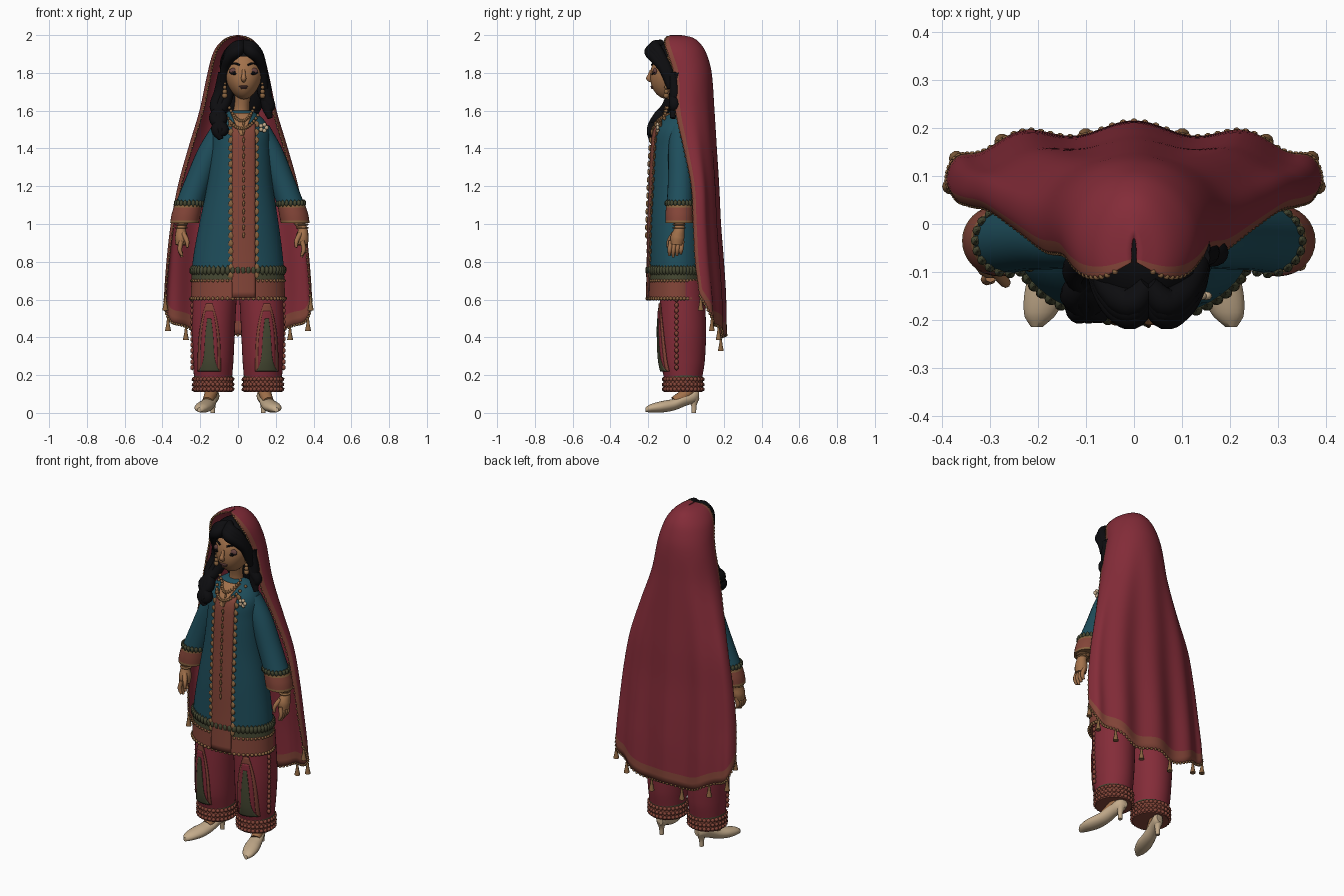
import bpy, bmesh
from math import sin, cos, pi, radians, sqrt
from mathutils import Vector, Matrix

cube = bpy.data.objects.get("Cube")
if cube:
    bpy.data.objects.remove(cube, do_unlink=True)


def material(name, *rgb):
    m = bpy.data.materials.new(name)
    m.use_nodes = True
    m.diffuse_color = (*rgb, 1)
    m.node_tree.nodes["Principled BSDF"].inputs["Base Color"].default_value = (*rgb, 1)
    return m


maroon = material("maroon cloth", .23, .025, .04)
teal = material("teal cloth", .013, .075, .105)
rust = material("rust embroidery", .23, .06, .04)
gold = material("dull gold", .25, .125, .05)
skin_tone = material("skin", .36, .165, .07)
cream = material("cream leather", .55, .41, .26)
black = material("black hair", .004, .004, .005)
olive = material("olive embroidery", .06, .065, .032)
mauve = material("mauve", .13, .055, .05)


def at(table, k):
    """Smooth interpolation of table rows (key, values...)."""
    k = min(max(k, table[0][0]), table[-1][0])
    i = max(j for j in range(len(table) - 1) if table[j][0] <= k)

    def slope(j):
        p, q = table[max(j - 1, 0)], table[min(j + 1, len(table) - 1)]
        return [(b - a) / (q[0] - p[0]) for a, b in zip(p[1:], q[1:])]
    p, q = table[i], table[i + 1]
    h = q[0] - p[0]
    t = (k - p[0]) / h
    u = t * t * (3 - 2 * t)
    return [a + (b - a) * u + h * t * (1 - t) * ((1 - t) * m - t * n)
            for a, b, m, n in zip(p[1:], q[1:], slope(i), slope(i + 1))]


def finish(name, bm, mats, rule=None, recalc=True):
    mats = mats if isinstance(mats, list) else [mats]
    if recalc:
        bmesh.ops.recalc_face_normals(bm, faces=bm.faces)
    for f in bm.faces:
        f.smooth = True
        if rule:
            f.material_index = rule(f.calc_center_median())
    me = bpy.data.meshes.new(name)
    bm.to_mesh(me)
    bm.free()
    me.set_sharp_from_angle(angle=radians(50))
    for m in mats:
        me.materials.append(m)
    ob = bpy.data.objects.new(name, me)
    bpy.context.collection.objects.link(ob)
    return ob


def surface(name, rows, mats, rule=None, closed=True, thick=0):
    bm = bmesh.new()
    grid = [[bm.verts.new(p) for p in r] for r in rows]
    n = len(rows[0])
    for a, b in zip(grid, grid[1:]):
        for j in range(n if closed else n - 1):
            k = (j + 1) % n
            bm.faces.new((a[j], a[k], b[k], b[j]))
    if closed:
        bm.faces.new(grid[0])
        bm.faces.new(grid[-1])
    ob = finish(name, bm, mats, rule)
    if thick:
        mod = ob.modifiers.new("thickness", "SOLIDIFY")
        mod.thickness, mod.offset = thick, 0
    return ob


def loft(name, table, mats, rule=None, steps=40, segs=56):
    """Stacked ellipses from rows (z, x, rx, y, ry)."""
    rows = []
    for i in range(steps + 1):
        z = table[0][0] + (table[-1][0] - table[0][0]) * i / steps
        x, rx, y, ry = at(table, z)
        rows.append([(x + rx * cos(2 * pi * j / segs), y + ry * sin(2 * pi * j / segs), z)
                     for j in range(segs)])
    return surface(name, rows, mats, rule)


def front(table, x, z):
    cx, rx, cy, ry = at(table, z)
    return cy - ry * sqrt(max(0, 1 - ((x - cx) / rx) ** 2))


def patch(name, table, z0, z1, middle, half, mat, lift=.005):
    """Thin plate lying on the front of a loft; half(t) is its half width."""
    rows = []
    for i in range(31):
        z = z0 + (z1 - z0) * i / 30
        xs = [middle + half(i / 30) * (j / 5 - 1) for j in range(11)]
        rows.append([(x, front(table, x, z) - lift, z) for x in xs])
    return surface(name, rows, mat, closed=False, thick=.006)


def tube(name, pts, mat, segs=14, squash=1):
    """Round sweep through points (x, y, z, radius)."""
    table = [(i, *p) for i, p in enumerate(pts)]
    last, rows = len(pts) - 1, []
    steps = last * 6
    for i in range(steps + 1):
        k = last * i / steps
        x, y, z, r = at(table, k)
        tan = Vector(at(table, k + .02)[:3]) - Vector(at(table, k - .02)[:3])
        u = tan.cross((0, 1, 0)).normalized()
        v = tan.cross(u).normalized() * squash
        rows.append([Vector((x, y, z)) + r * (u * cos(2 * pi * j / segs) + v * sin(2 * pi * j / segs))
                     for j in range(segs)])
    return surface(name, rows, mat)


def balls(name, items, mat, detail=1):
    """Ellipsoids (centre, radii) joined in one object."""
    bm = bmesh.new()
    for c, r in items:
        r = r if isinstance(r, tuple) else (r, r, r)
        bmesh.ops.create_icosphere(bm, subdivisions=detail, radius=1,
                                   matrix=Matrix.Translation(c) @ Matrix.Diagonal((*r, 1)))
    return finish(name, bm, mat)


# Tunic with hem band and front panel
TUNIC = [(.6, 0, .25, -.045, .16), (.8, 0, .24, -.045, .155), (1, .005, .21, -.05, .148),
         (1.2, .01, .175, -.055, .135), (1.4, .015, .155, -.055, .125), (1.5, .015, .15, -.05, .115),
         (1.56, .015, .115, -.04, .085), (1.6, .015, .06, -.03, .05)]
loft("tunic", TUNIC, [teal, rust, olive],
     lambda c: 1 if c.z < .7 else 2 if c.z < .745 else 0, steps=56, segs=72)
patch("front_panel", TUNIC, .61, 1.53, .03, lambda t: .062, rust)
patch("neck_opening", TUNIC, 1.47, 1.585, .02, lambda t: .008 + .05 * t, skin_tone, .009)
edging, pale = [], []
for i in range(20):
    z = .73 + i * .042
    for x in (-.037, .097):
        edging.append(((x, front(TUNIC, x, z) - .004, z), (.017, .009, .02)))
    if i > 4:
        pale.append(((.03, front(TUNIC, .03, z) - .012, z), (.007, .008, .019)))
balls("panel_edging", edging, gold)
balls("panel_buttons", pale, gold)
hem = []
for z, r in ((.605, .011), (.7, .009), (.755, .016)):
    cx, rx, cy, ry = at(TUNIC, z)
    for i in range(56):
        a = 2 * pi * i / 56
        hem.append(((cx + rx * cos(a), cy + ry * sin(a), z), (r, r, r * (1.7 if z > .72 else 1))))
balls("tunic_hem_trim", hem[:112], gold)
balls("tunic_hem_leaves", hem[112:], olive)

for s, side in ((-1, "right"), (1, "left")):
    # Sleeve, cuff and hand
    tube(side + "_sleeve", [(.015 + s * .1, -.035, 1.5, .055), (.012 + s * .165, -.03, 1.37, .064),
                            (.01 + s * .225, -.03, 1.22, .066), (.01 + s * .285, -.035, 1.06, .07)], teal, 24)
    cx = .01 + s * .285
    cuff = [(1.005, cx + s * .008, .076, -.035, .074), (1.05, cx, .077, -.035, .074), (1.1, cx - s * .012, .073, -.035, .07)]
    loft(side + "_cuff", cuff, [rust, gold], lambda c: int(c.z < 1.018 or c.z > 1.087), 14, 32)
    balls(side + "_cuff_leaves", [((cx - s * .016 + .071 * cos(i * pi / 10), -.035 + .068 * sin(i * pi / 10), 1.11),
                                   (.012, .012, .02)) for i in range(20)], olive)
    hx = .02 + s * .32
    hy = -.06 + s * .015
    tube(side + "_wrist", [(cx, -.035, 1.05, .03), (hx, hy + .01, .98, .025), (hx, hy, .93, .034),
                           (hx, hy - .005, .89, .03)], skin_tone, squash=1.1)
    for i in range(4):
        fy = hy - .035 + i * .02
        tube(side + "_finger_%d" % (i + 1), [(hx, fy, .91, .012), (hx + s * .008, fy - .006, .865, .012),
                                             (hx - s * .004, fy - .008, .825 + abs(i - 1) * .008, .007)], skin_tone, 8)
    tube(side + "_thumb", [(hx - s * .01, hy - .02, .95, .014), (hx - s * .03, hy - .045, .91, .012),
                           (hx - s * .032, hy - .05, .875, .007)], skin_tone, 8)
    for i in range(2):
        z = .975 + i * .018
        loft(side + "_bangle_%d" % (i + 1), [(z, hx, .03, hy + .008, .031), (z + .005, hx, .034, hy + .008, .035),
                                             (z + .01, hx, .03, hy + .008, .031)], gold, steps=4, segs=24)

    # Trouser leg with embroidery and beaded cuff
    x = s * .132
    LEG = [(.18, x, .1, -.015, .1), (.28, x, .108, -.018, .118), (.45, x, .116, -.018, .124),
           (.7, s * .12, .118, -.02, .115)]
    loft(side + "_trouser_leg", LEG, maroon, segs=40)
    patch(side + "_leg_border", LEG, .22, .58, x + s * .02, lambda t: .06 * (1 - .75 * t ** 3), rust, .004)
    patch(side + "_leg_inset", LEG, .22, .54, x + s * .02, lambda t: .046 * (1 - .6 * t ** 3), maroon, .007)
    patch(side + "_leg_motif", LEG, .22, .5, x + s * .02, lambda t: .01 + .045 * (1 - t) ** 5 + .012 * sin(pi * t), olive, .01)
    balls(side + "_leg_side_trim", [((x + s * .11, -.05, .24 + i * .03), (.012, .012, .016)) for i in range(13)], rust)
    loft(side + "_trouser_cuff", [(.11, x, .1, -.015, .1), (.15, x, .105, -.015, .104), (.19, x, .102, -.015, .102),
                                  (.215, x, .1, -.015, .1)], [rust, olive], lambda c: int(c.z > .19), 12, 40)
    balls(side + "_cuff_beads", [((x + .102 * cos(i * pi / 14), -.015 + .102 * sin(i * pi / 14), z), .013)
                                 for i in range(28) for z in (.125, .15, .178)], rust)

    # Foot and heeled shoe, toes turned out
    def turned(y):
        return s * (.145 - .27 * y)
    SHOE = [(-.215, .016, .012, .012), (-.19, .024, .033, .021), (-.13, .032, .046, .03),
            (-.06, .045, .041, .031), (0, .072, .035, .034), (.05, .09, .033, .036), (.07, .092, .02, .024)]
    rows = []
    for i in range(29):
        y = -.215 + .285 * i / 28
        zc, rx, rz = at(SHOE, y)
        rows.append([(turned(y) + rx * cos(a), y, zc + rz * sin(a)) for a in (2 * pi * j / 20 for j in range(20))])
    surface(side + "_shoe", rows, cream)
    tube(side + "_heel", [(turned(.045), .045, .08, .027), (turned(.042), .042, .04, .015),
                          (turned(.042), .042, 0, .012)], cream)
    tube(side + "_foot", [(turned(.02), .02, .17, .036), (turned(.01), .01, .11, .034),
                          (turned(-.06), -.06, .06, .028)], skin_tone)

# Head, neck and face
FX = .03
tube("neck", [(.015, -.03, 1.55, .055), (.02, -.04, 1.62, .04), (FX, -.06, 1.72, .042)], skin_tone, 20)
bm = bmesh.new()
bmesh.ops.create_uvsphere(bm, u_segments=36, v_segments=24, radius=1)
for v in bm.verts:
    low = max(0, -v.co.z)
    v.co = Vector((FX + v.co.x * .1 * (1 - .2 * low), -.08 + v.co.y * .108 - .012 * low, 1.79 + v.co.z * .13))
finish("head", bm, skin_tone)
tube("nose", [(FX, -.183, 1.815, .008), (FX, -.193, 1.785, .011), (FX, -.197, 1.77, .014), (FX, -.183, 1.757, .01)], skin_tone)
balls("lips", [((FX, -.178, 1.728), (.026, .011, .006)), ((FX, -.176, 1.72), (.019, .011, .006))], mauve, 2)
for s, side in ((-1, "right"), (1, "left")):
    ex = FX + s * .05
    balls(side + "_eyelid", [((ex, -.163, 1.808), (.027, .013, .019))], mauve, 3)
    balls(side + "_iris", [((ex, -.172, 1.802), (.011, .006, .01))], black, 2)
    tube(side + "_lashes", [(ex - .026, -.168, 1.803, .002), (ex, -.18, 1.793, .004), (ex + .026, -.166, 1.803, .002)], black, 6)
    tube(side + "_eyebrow", [(FX + s * .022, -.182, 1.842, .005), (FX + s * .05, -.171, 1.851, .005),
                             (FX + s * .078, -.147, 1.84, .002)], black, 8)
    balls(side + "_earring", [((FX + s * .1, -.105, 1.745 - i * .022), .008 + i * .0025) for i in range(4)], gold, 2)

# Hair: cap, back mass, fringe and locks
bm = bmesh.new()
bmesh.ops.create_uvsphere(bm, u_segments=36, v_segments=24, radius=1)
bmesh.ops.scale(bm, vec=(.117, .128, .135), verts=bm.verts)
bmesh.ops.translate(bm, vec=(FX - .01, -.07, 1.835), verts=bm.verts)
open_faces = [f for f in bm.faces if f.calc_center_median().y < -.08 and f.calc_center_median().z < 1.885]
bmesh.ops.delete(bm, geom=open_faces, context="FACES")
finish("hair_cap", bm, black)
balls("back_hair", [((.02, .02, 1.72), (.125, .075, .2))], black, 3)
for s, side in ((-1, "right"), (1, "left")):
    for i in range(3):
        d = i * .012
        tube(side + "_fringe_%d" % (i + 1),
             [(FX + s * .0, -.15 + d, 1.945 + d / 2, .02), (FX + s * .035, -.188 + d, 1.915 + d, .032),
              (FX + s * .075, -.165 + d, 1.878 + d, .028), (FX + s * .1, -.12 + d, 1.82, .024),
              (FX + s * .11, -.08 + d, 1.72, .02)], black)
for i in range(3):
    d = i * .02
    tube("right_lock_%d" % (i + 1), [(-.08, -.09 + d, 1.8, .025), (-.095 + d, -.07, 1.7, .032),
                                     (-.12 + d, -.1, 1.62, .03), (-.085 - d, -.15, 1.56, .03),
                                     (-.115 + d, -.18, 1.5, .028), (-.09 - d / 2, -.185, 1.45 + d / 2, .014)], black)
    tube("left_lock_%d" % (i + 1), [(.135, -.07 + d, 1.8, .024), (.15 - d / 2, -.06, 1.7, .028),
                                    (.15 + d / 2, -.06, 1.63, .028), (.17 - d / 2, -.07, 1.56 + d, .014)], black)

# Necklaces and brooch
beads = []
for drop, wide in ((1.545, .065), (1.505, .085)):
    for i in range(17):
        t = i / 8 - 1
        z = drop + .07 * t * t
        x = .02 + wide * t
        beads.append(((x, front(TUNIC, x, min(z, 1.575)) - .012, z), .01))
balls("necklaces", beads, gold)
balls("brooch", [((.135 + .016 * cos(i * 1.26), -.15, 1.51 + .016 * sin(i * 1.26)), (.012, .009, .012))
                 for i in range(5)], cream, 2)

# Veil draped over the head and down the back, rows (z, half width, front y, back y)
VEIL = [(.3, .39, .1, .2), (.6, .388, .075, .195), (.8, .375, .05, .185), (1, .352, .04, .172),
        (1.2, .315, .03, .165), (1.4, .26, -.01, .155), (1.6, .2, -.055, .145), (1.8, .157, -.065, .132),
        (1.9, .13, -.095, .105), (1.95, .1, -.11, .075), (1.985, .055, -.105, .03), (1.997, .005, -.08, -.03)]


def veil_point(a, t):
    edge_z = .4 + .22 * a * a + .012 * cos(a * 14)
    z = edge_z + (1.997 - edge_z) * (1 - t ** 1.5)
    w, f, b = at(VEIL, z)
    fall = min(1, max(0, (1.75 - z) / 1.1))
    turn = radians(115 - 15 * fall)
    d = (b - f) / (1 - cos(turn))
    y = b - d + d * cos(a * turn) + .014 * fall * cos(a * 17) * (1 - a * a)
    return Vector((w * sin(a * turn), y, z))


COLS, ROWS = 80, 64
bm = bmesh.new()
grid = [[bm.verts.new(veil_point(2 * j / COLS - 1, i / ROWS)) for j in range(COLS + 1)] for i in range(ROWS + 1)]
for i in range(ROWS):
    for j in range(COLS):
        f = bm.faces.new((grid[i][j], grid[i + 1][j], grid[i + 1][j + 1], grid[i][j + 1]))
        f.material_index = int(abs(2 * (j + .5) / COLS - 1) > .9 or i >= ROWS - 2)
veil = finish("veil", bm, [maroon, rust])
solid = veil.modifiers.new("thickness", "SOLIDIFY")
solid.thickness, solid.offset = .008, 0
rim = [(veil_point(i / 30 - 1, 1), .009) for i in range(61)]
rim += [(veil_point(s, i / 60), .007) for i in range(2, 60) for s in (-1, 1)]
balls("veil_edge_beads", rim, gold)

# Tassels hanging from the veil
for i, a in enumerate((-.97, -.72, -.45, -.15, .15, .45, .72, .97)):
    p = veil_point(a, 1)
    tube("tassel_%d" % (i + 1), [(p.x, p.y, p.z, .004), (p.x, p.y, p.z - .025, .008),
                                 (p.x, p.y, p.z - .035, .009), (p.x, p.y, p.z - .07, .016)], gold, 10)
